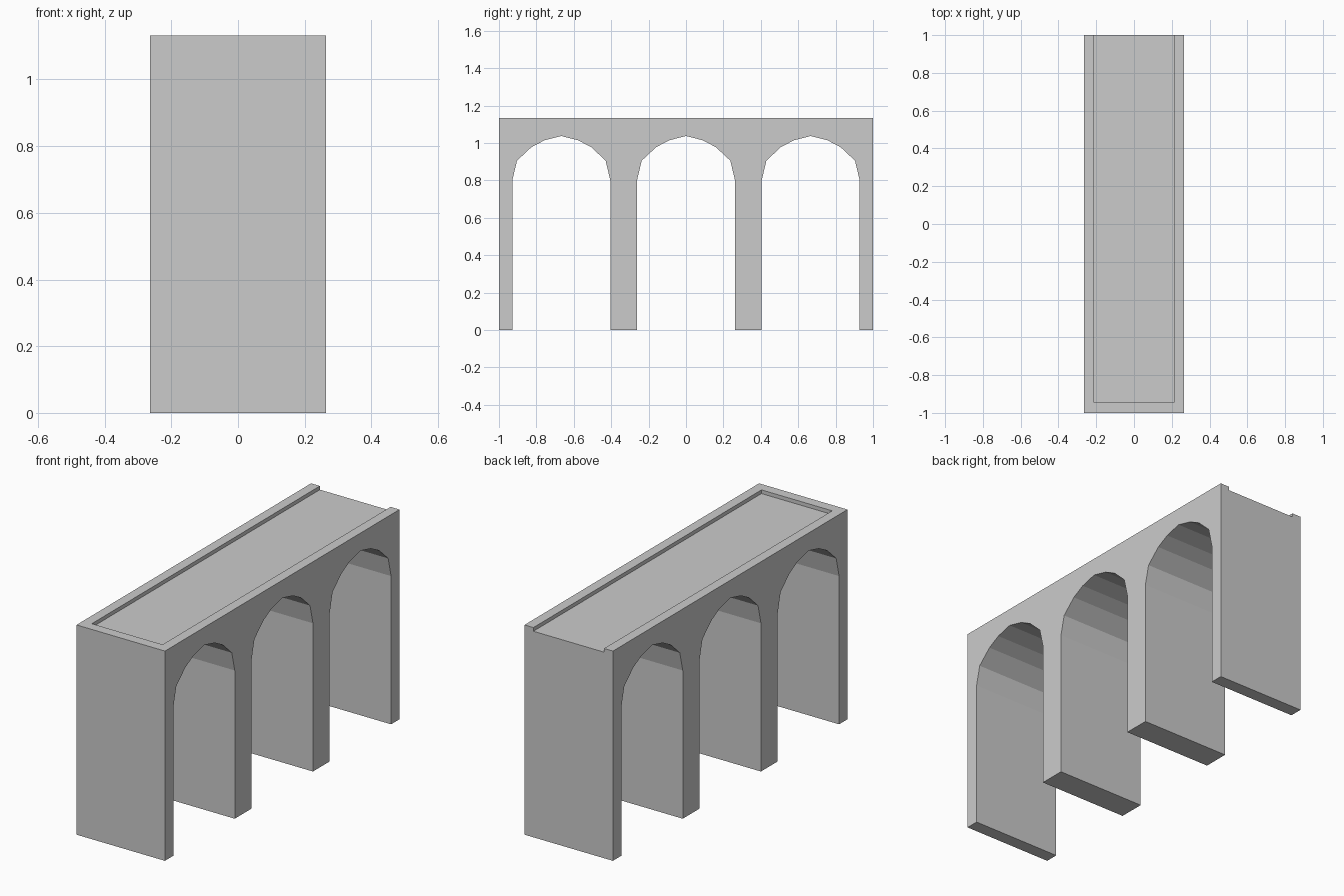
import bpy
import bmesh

if "Cube" in bpy.data.objects:
    bpy.data.objects.remove(bpy.data.objects["Cube"])

HALF_W, TOP, DECK = 0.264, 1.132, 1.112
HALF_ARCH = [(0.262, 0.0), (0.262, 0.80), (0.237, 0.905), (0.16, 0.977), (0.09, 1.014)]
ARCH = ([(-y, z) for y, z in HALF_ARCH] + [(0.0, 1.037)]
        + [(y, z) for y, z in reversed(HALF_ARCH)])


def extrude_x(name, profile, x0, x1):
    """Extrude a closed (y, z) profile between two x positions."""
    bm = bmesh.new()
    face = bm.faces.new([bm.verts.new((x0, y, z)) for y, z in profile])
    ext = bmesh.ops.extrude_face_region(bm, geom=[face])
    moved = [v for v in ext["geom"] if isinstance(v, bmesh.types.BMVert)]
    bmesh.ops.translate(bm, verts=moved, vec=(x1 - x0, 0, 0))
    bmesh.ops.recalc_face_normals(bm, faces=bm.faces)
    mesh = bpy.data.meshes.new(name)
    bm.to_mesh(mesh)
    bm.free()
    obj = bpy.data.objects.new(name, mesh)
    bpy.context.collection.objects.link(obj)
    return obj


# Bridge body: three arched openings along y
profile = [(-1, TOP), (-1, 0)]
for centre in (-2 / 3, 0, 2 / 3):
    profile += [(centre + y, z) for y, z in ARCH]
profile += [(1, 0), (1, TOP)]
bridge = extrude_x("arched_bridge", profile, -HALF_W, HALF_W)

# Shallow channel in the top, closed at the front and open at the back
channel = extrude_x("channel_cutter",
                    [(-0.945, DECK), (1.1, DECK), (1.1, 1.3), (-0.945, 1.3)],
                    -0.211, 0.211)
channel.hide_render = True
cut = bridge.modifiers.new("deck_channel", "BOOLEAN")
cut.operation = "DIFFERENCE"
cut.solver = "EXACT"
cut.object = channel

# Bake the cut and drop the cutter
bpy.context.view_layer.objects.active = bridge
bridge.select_set(True)
bpy.ops.object.modifier_apply(modifier=cut.name)
bpy.data.objects.remove(channel, do_unlink=True)
